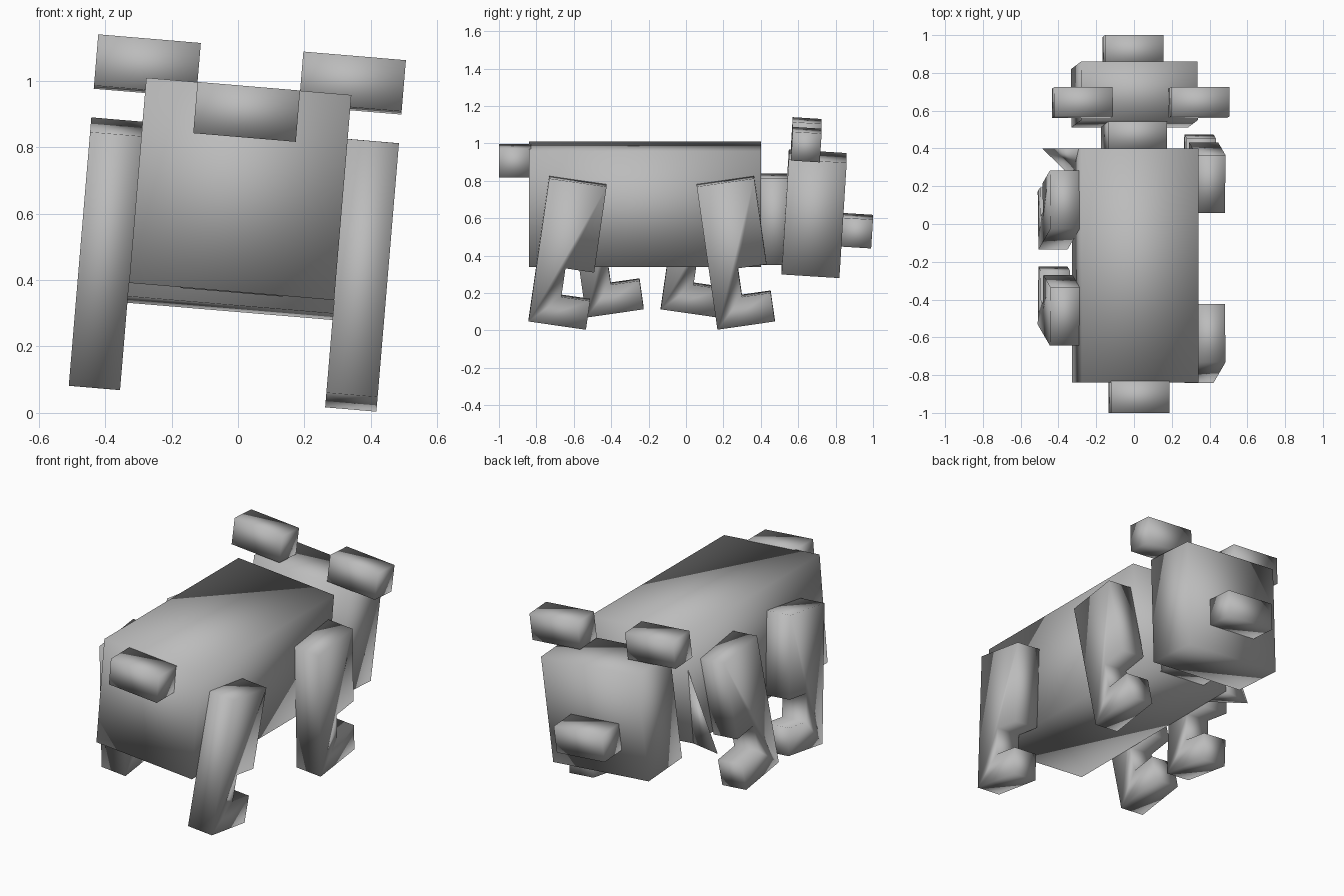
import bpy, bmesh, math
from mathutils import Matrix, Vector

if "Cube" in bpy.data.objects:
    bpy.data.objects.remove(bpy.data.objects["Cube"])

U = 0.155                                   # block unit
ROLL = Matrix.Translation((-0.05, 0, 0)) @ Matrix.Rotation(math.radians(4.8), 4, 'Y')

grey = bpy.data.materials.new("plain_grey")
grey.diffuse_color = (0.5, 0.5, 0.5, 1)
grey.use_nodes = True
grey.node_tree.nodes["Principled BSDF"].inputs["Base Color"].default_value = grey.diffuse_color


def finish(name, bm):
    """Lean the part with the whole body and link it, smooth shaded."""
    bmesh.ops.transform(bm, matrix=ROLL, verts=bm.verts)
    bmesh.ops.recalc_face_normals(bm, faces=bm.faces)
    for f in bm.faces:
        f.smooth = True
    me = bpy.data.meshes.new(name)
    bm.to_mesh(me)
    bm.free()
    me.materials.append(grey)
    ob = bpy.data.objects.new(name, me)
    bpy.context.collection.objects.link(ob)
    return ob


def box(name, centre, size, pitch=0):
    bm = bmesh.new()
    m = (Matrix.Translation(centre) @ Matrix.Rotation(math.radians(pitch), 4, 'X')
         @ Matrix.Diagonal((*size, 1)))
    bmesh.ops.create_cube(bm, size=1, matrix=m)
    finish(name, bm)


def leg(name, side, heel, pitch):
    """Side profile with a forward foot and an ankle notch, extruded sideways."""
    profile = [(0, 0), (2, 0), (2, 1), (1, 1), (1, 2), (2, 2), (2, 5), (0, 5)]
    m = Matrix.Translation((0, *heel)) @ Matrix.Rotation(math.radians(pitch), 4, 'X')
    bm = bmesh.new()
    face = bm.faces.new([bm.verts.new(m @ Vector((side * 2 * U, y * U, z * U)))
                         for y, z in profile])
    ext = bmesh.ops.extrude_face_region(bm, geom=[face], use_keep_orig=True)
    moved = [v for v in ext["geom"] if isinstance(v, bmesh.types.BMVert)]
    bmesh.ops.translate(bm, verts=moved, vec=(side * U, 0, 0))
    finish(name, bm)


# Trunk, neck and tail
box("body", (0, -0.22, 0.677), (4 * U, 1.24, 4 * U))
box("neck", (0, 0.475, 0.597), (2 * U, 0.17, 3 * U))
box("tail", (0, -0.915, 0.91), (2 * U, 0.17, U))

# Head, snout and ears, tipped slightly forward
box("head", (0, 0.685, 0.626), (4 * U, 2 * U, 4 * U), -3.6)
box("snout", (0, 0.915, 0.535), (2 * U, 0.16, U), -3.6)
for name, side in (("left_ear", -1), ("right_ear", 1)):
    box(name, (side * 2 * U, 0.643, 1.023), (2 * U, U, U), -3.6)

# Legs swung in a diagonal walk
leg("right_front_leg", 1, (0.168, 0.043), 8.2)
leg("left_front_leg", -1, (-0.135, 0.087), -8.2)
leg("right_hind_leg", 1, (-0.842, 0.087), -8.2)
leg("left_hind_leg", -1, (-0.533, 0.043), 8.2)

# Thin shoulder flap standing out behind the left front leg
bm = bmesh.new()
top, tip, back, root = [bm.verts.new(p) for p in (
    (-0.31, 0.40, 0.79), (-0.465, 0.40, 0.335), (-0.31, 0.245, 0.367), (-0.31, 0.40, 0.367))]
for tri in ((top, tip, back), (top, root, tip), (tip, root, back), (top, back, root)):
    bm.faces.new(tri)
finish("shoulder_flap", bm)
